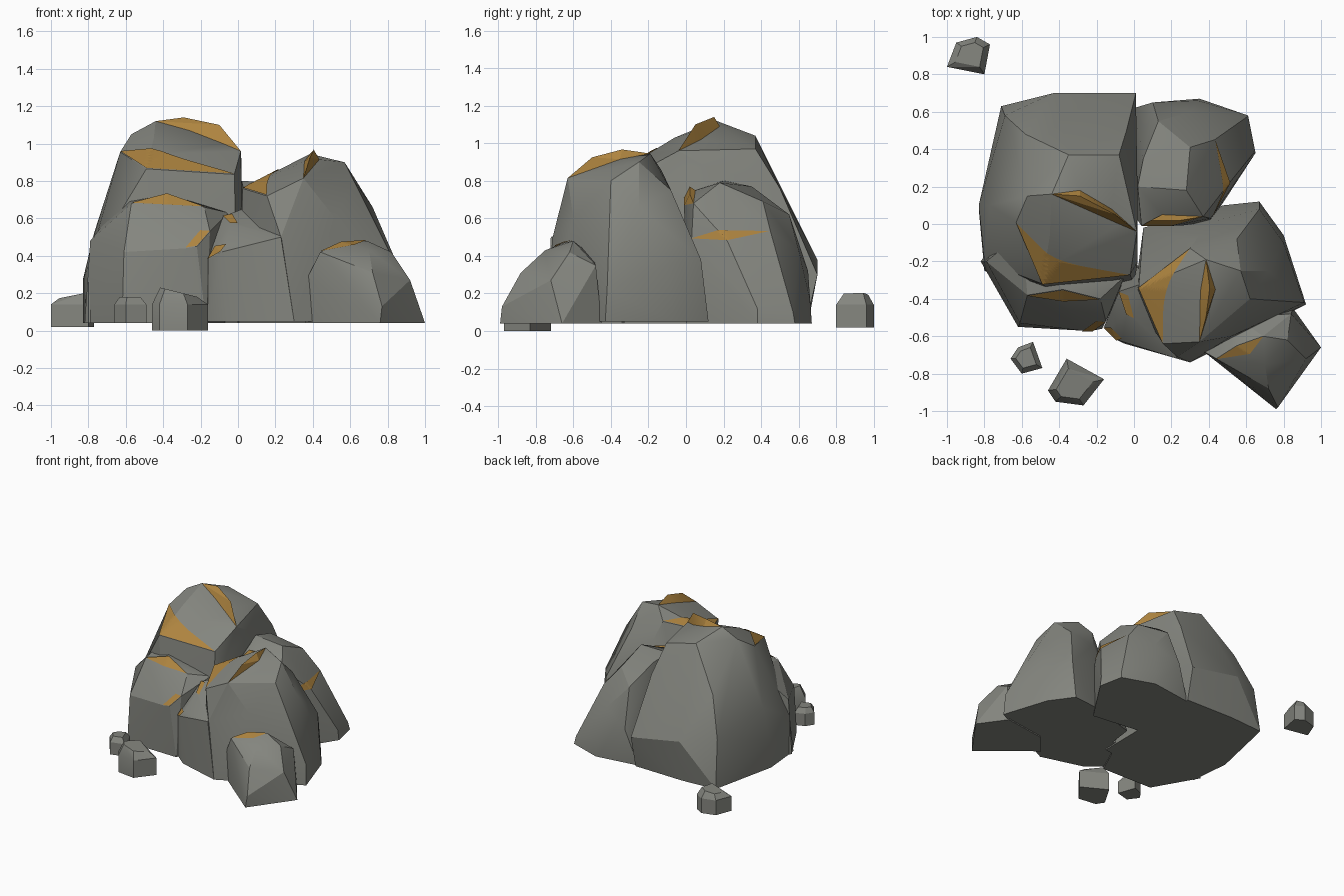
import bpy
import bmesh
import math
from mathutils import Vector
from mathutils.bvhtree import BVHTree

default_cube = bpy.data.objects.get("Cube")
if default_cube:
    bpy.data.objects.remove(default_cube, do_unlink=True)


def make_material(name, colour):
    material = bpy.data.materials.new(name)
    material.use_nodes = True
    material.diffuse_color = (*colour, 1)
    shader = material.node_tree.nodes["Principled BSDF"]
    shader.inputs["Base Color"].default_value = (*colour, 1)
    shader.inputs["Roughness"].default_value = .9
    return material


stone = make_material("stone grey", (.23, .235, .21))
ore = make_material("ore gold", (.42, .23, .05))


def add_object(name, mesh, material):
    mesh.materials.append(material)
    obj = bpy.data.objects.new(name, mesh)
    bpy.context.collection.objects.link(obj)
    return obj


def smooth(obj, degrees):
    bpy.ops.object.select_all(action='DESELECT')
    obj.select_set(True)
    bpy.context.view_layer.objects.active = obj
    bpy.ops.object.shade_smooth_by_angle(angle=math.radians(degrees))


def add_hull(name, points, material):
    """Faceted solid around the points; returns its surface for draping."""
    bm = bmesh.new()
    for point in points:
        bm.verts.new(point)
    bmesh.ops.convex_hull(bm, input=list(bm.verts))
    loose = [vert for vert in bm.verts if not vert.link_faces]
    bmesh.ops.delete(bm, geom=loose, context='VERTS')
    bmesh.ops.recalc_face_normals(bm, faces=list(bm.faces))
    bm.normal_update()
    surface = BVHTree.FromBMesh(bm)
    mesh = bpy.data.meshes.new(name)
    bm.to_mesh(mesh)
    bm.free()
    smooth(add_object(name, mesh, material), 24)
    return surface


def add_vein(name, surface, corners, steps=20):
    """Thin gold plate: a four-cornered patch projected onto the rock surface."""
    a, b, c, d = [Vector(corner) for corner in corners]
    outward = (c - a).cross(d - b).normalized()
    if outward.dot(surface.find_nearest((a + b + c + d) / 4)[1]) < 0:
        outward.negate()
    points, faces = [], []
    row = steps + 1
    for i in range(row):
        for j in range(row):
            u, v = i / steps, j / steps
            flat_point = a.lerp(b, u).lerp(d.lerp(c, u), v)
            spot = surface.ray_cast(flat_point + outward * .1, -outward, .15)[0]
            if spot is None:
                spot = surface.find_nearest(flat_point)[0]
            points.append(spot + outward * .006)
            if i < steps and j < steps:
                k = i * row + j
                faces.append((k, k + row, k + row + 1, k + 1))
    mesh = bpy.data.meshes.new(name)
    mesh.from_pydata(points, [], faces)
    # Turn the plate the same way as the rock beneath it
    if mesh.polygons[len(faces) // 2].normal.dot(outward) < 0:
        mesh.flip_normals()
    add_object(name, mesh, ore)


def add_rock(name, floor, outline, crown, veins=(), rim=(), ridge=()):
    """Rock with a flat footprint, surface veins and an optional raised gold crest."""
    points = [(x, y, floor) for x, y in outline] + list(crown) + list(rim)
    for vein in veins:
        points.extend(vein)
    surface = add_hull(name, points, stone)
    for number, vein in enumerate(veins):
        add_vein(f"{name}_vein_{number + 1}", surface, vein)
    if ridge:
        add_hull(f"{name}_crest", list(rim) + list(ridge), ore)


def add_pebble(name, floor, outline, shoulder, top, lean):
    """Small loose stone: upright sides, chamfered shoulder and a leaning top."""
    middle = sum((Vector(p) for p in outline), Vector((0, 0))) / len(outline)
    crown = [(x, y, shoulder) for x, y in outline]
    for x, y in outline:
        inner = middle.lerp(Vector((x, y)), .65)
        crown.append((*inner, top + lean * (inner.x - middle.x)))
    add_rock(name, floor, outline, crown)


# Tall crag at the back left, with a broken front shelf and a gold crest
add_rock(
    "tall_crag", .04,
    [(-.71, .63), (-.83, .08), (-.8, -.25), (-.4, -.4), (0, -.33), (.01, .64), (-.42, .65)],
    [(-.43, .7, .38), (.01, .7, .3), (-.69, .58, .42), (-.83, .1, .27), (-.77, .1, .52),
     (-.8, -.2, .35), (-.57, .15, 1.05), (-.35, .37, 1.04), (-.08, .37, .97),
     (-.58, .48, .72), (-.04, .5, .76), (.02, .1, .88), (.02, -.2, .75),
     (-.45, -.06, 1.03)],
    [[(-.63, .01, .955), (-.4, -.2, .945), (-.02, -.27, .835), (-.49, -.32, .865)]],
    [(-.44, .16, 1.12), (-.26, .08, 1.07), (-.08, 0, 1), (.015, -.04, .96),
     (-.29, .18, 1.09), (-.12, .08, 1.02)],
    [(-.29, .15, 1.14), (-.1, .05, 1.1)])

# Lower boulder in front of the crag
add_rock(
    "shelf_boulder", .04,
    [(-.82, -.2), (-.62, -.55), (-.17, -.56), (-.05, -.3), (-.6, .1)],
    [(-.79, -.2, .48), (-.61, -.53, .42), (-.6, -.05, .72), (-.05, -.28, .63)],
    [[(-.57, -.38, .68), (-.38, -.35, .73), (-.18, -.4, .66), (-.38, -.41, .67)],
     [(-.28, -.57, .44), (-.2, -.51, .53), (-.15, -.52, .53), (-.22, -.57, .45)]])

# Large boulder on the right, with a gold crest
add_rock(
    "large_boulder", .05,
    [(0, -.4), (.3, -.74), (.45, -.65), (.92, -.43), (.8, -.06), (.67, .12), (.48, .1),
     (.05, -.02)],
    [(.91, -.42, .22), (.8, -.1, .35), (.67, .08, .38), (.45, .02, .5), (.23, -.71, .5),
     (.72, -.25, .66), (.62, -.4, .8), (.57, -.25, .9), (.55, -.08, .75), (.35, -.06, .7),
     (.52, -.6, .6)],
    [[(.155, -.64, .72), (.165, -.35, .8), (.3, -.13, .855), (.025, -.34, .76)]],
    [(.35, -.63, .815), (.385, -.19, .945), (.355, -.36, .905), (.435, -.35, .915)],
    [(.385, -.5, .925), (.405, -.34, .967)])

# Slab wedged between the two front boulders
add_rock(
    "front_slab", .05,
    [(-.16, -.55), (-.05, -.64), (.3, -.74), (.35, -.4), (-.02, -.2)],
    [(.23, -.72, .5), (.1, -.3, .68)],
    [[(-.16, -.55, .38), (-.12, -.55, .45), (-.06, -.61, .46), (-.09, -.62, .42)],
     [(-.08, -.36, .61), (-.03, -.38, .62), (0, -.5, .57), (-.04, -.48, .57)]])

# Rounded boulder at the back right, with a gold crest
add_rock(
    "back_boulder", .04,
    [(0, .05), (0, .62), (.35, .67), (.61, .58), (.65, .38), (.5, .15), (.4, 0)],
    [(.34, .66, .17), (.6, .57, .1), (.64, .38, .12), (.1, .65, .32), (.02, .2, .8),
     (.28, .18, .79), (.3, .41, .69), (.13, .55, .62), (.3, .6, .43), (.05, .35, .77)],
    [[(.41, .03, .49), (.47, .22, .53), (.43, .45, .53), (.51, .22, .48)]],
    [(.04, -.01, .71), (.15, .05, .75), (.37, .04, .68), (.2, -.01, .67)],
    [(.09, .02, .77), (.25, .02, .73)])

# Low rock at the front right corner
add_rock(
    "corner_rock", .04,
    [(.36, -.66), (.55, -.8), (.76, -.99), (1, -.66), (.85, -.45), (.5, -.5)],
    [(.77, -.98, .13), (.92, -.72, .27), (.62, -.83, .3), (.37, -.68, .28),
     (.72, -.88, .31), (.7, -.75, .43), (.82, -.62, .42), (.84, -.48, .35), (.55, -.5, .4)],
    [[(.44, -.72, .42), (.55, -.65, .47), (.69, -.6, .48), (.62, -.69, .45)]])

# Loose stones around the outcrop
add_pebble("front_pebble", 0, [(-.46, -.89), (-.42, -.95), (-.27, -.97), (-.16, -.83),
                               (-.36, -.72)], .14, .21, -.25)
add_pebble("small_pebble", .04, [(-.66, -.72), (-.6, -.8), (-.49, -.77), (-.54, -.63),
                                 (-.62, -.66)], .14, .18, 0)
add_pebble("far_pebble", .02, [(-1, .84), (-.8, .8), (-.77, .96), (-.84, 1),
                               (-.95, .97)], .14, .19, .2)
